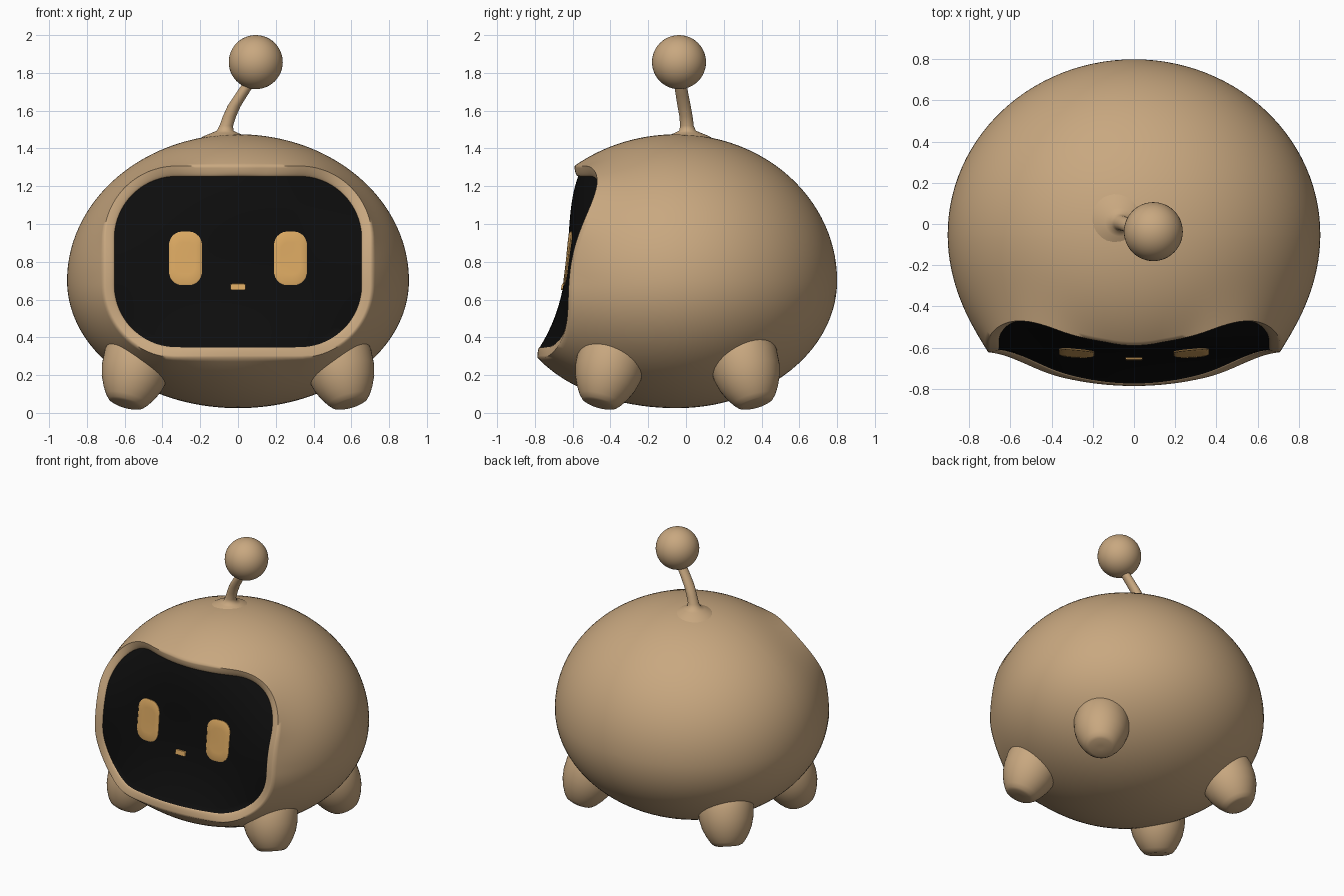
import bpy, bmesh, math
from mathutils import Vector

if "Cube" in bpy.data.objects:
    bpy.data.objects.remove(bpy.data.objects["Cube"])


def make_material(name, rgb, rough):
    mat = bpy.data.materials.new(name)
    mat.use_nodes = True
    color = (*rgb, 1)
    mat.diffuse_color = color
    bsdf = mat.node_tree.nodes["Principled BSDF"]
    bsdf.inputs["Base Color"].default_value = color
    bsdf.inputs["Roughness"].default_value = rough
    return mat


TAN = make_material("warm tan", (0.58, 0.39, 0.215), 0.6)
BLACK = make_material("screen black", (0.004, 0.004, 0.004), 0.5)
GOLD = make_material("golden yellow", (0.70, 0.39, 0.12), 0.5)


def loft(name, rings, mats, rule=lambda ring: 0, angle=40):
    """Skin a list of closed rings, cap both ends, shade smooth."""
    bm = bmesh.new()
    loops = [[bm.verts.new(p) for p in ring] for ring in rings]
    n = len(rings[0])
    for i, (a, b) in enumerate(zip(loops, loops[1:])):
        for j in range(n):
            k = (j + 1) % n
            bm.faces.new((a[j], a[k], b[k], b[j])).material_index = rule(i)
    bm.faces.new(loops[0]).material_index = rule(0)
    bm.faces.new(loops[-1]).material_index = rule(len(rings))
    bmesh.ops.recalc_face_normals(bm, faces=bm.faces)
    mesh = bpy.data.meshes.new(name)
    bm.to_mesh(mesh)
    bm.free()
    for m in mats:
        mesh.materials.append(m)
    obj = bpy.data.objects.new(name, mesh)
    bpy.context.collection.objects.link(obj)
    smooth(obj, angle)
    return obj


def smooth(obj, angle=40):
    bpy.ops.object.select_all(action="DESELECT")
    obj.select_set(True)
    bpy.context.view_layer.objects.active = obj
    bpy.ops.object.shade_smooth_by_angle(angle=math.radians(angle))


def angles(n):
    return [2 * math.pi * i / n for i in range(n)]


def rounded_rect(a, b, r, t, offset=0.0):
    """Point on a rounded rectangle, offset outward, along direction t."""
    dx, dz = a * math.cos(t), b * math.sin(t)
    lo, hi = 0.0, 3.0
    for _ in range(30):
        k = (lo + hi) / 2
        qx, qz = abs(dx * k) - a + r, abs(dz * k) - b + r
        d = math.hypot(max(qx, 0), max(qz, 0)) + min(max(qx, qz), 0) - r
        lo, hi = (k, hi) if d < offset else (lo, k)
    return dx * lo, dz * lo


# Body and screen surfaces, as depth over the front plane
MID_Z, MID_Y, WIDE, TOP, BOTTOM = 0.70, -0.05, 0.905, 0.775, 0.675
SCREEN_Z, SCREEN_A, SCREEN_B, SCREEN_R = 0.80, 0.655, 0.4525, 0.33


def body_y(x, z):
    h = z - MID_Z
    d = 1 - (x / WIDE) ** 2 - (h / (TOP if h > 0 else BOTTOM)) ** 2
    return MID_Y - (0.87 + 0.13 * max(0, -h)) * math.sqrt(max(d, 0))


def screen_y(x, z):
    u = z - SCREEN_Z
    center = -0.632 + 0.1 * u - 0.25 * u ** 2 + 0.5 * u ** 3 + 0.5 * max(0, u) ** 4
    return center + (0.035 + 0.9 * (z - 0.75) ** 2) * (x / SCREEN_A) ** 2


def screen_point(t, offset=0.0):
    x, z = rounded_rect(SCREEN_A, SCREEN_B, SCREEN_R, t, offset)
    return x, z + SCREEN_Z


def lip_y(t):
    ex, ez = screen_point(t)
    x, z = screen_point(t, LIP)
    return min(body_y(x, z), screen_y(ex, ez) - 0.012)


LIP = 0.055
turn = angles(144)
edge = [screen_point(t) for t in turn]
rim = [screen_point(t, LIP) for t in turn]
rim_depth = [lip_y(t) for t in turn]
outline = [(WIDE * math.cos(t), (TOP if math.sin(t) > 0 else BOTTOM) * math.sin(t)) for t in turn]
rings = []

# Screen, from the middle out to its edge
SCREEN_STEPS = 16
for i in range(SCREEN_STEPS + 1):
    k = max(i / SCREEN_STEPS, 0.01)
    ring = [(x * k, SCREEN_Z + (z - SCREEN_Z) * k) for x, z in edge]
    rings.append([(x, screen_y(x, z), z) for x, z in ring])

# Rounded lip around the screen
for i in range(1, 8):
    a = math.pi / 2 * (1 - i / 8)
    ring = []
    for t, (ex, ez), depth in zip(turn, edge, rim_depth):
        x, z = screen_point(t, LIP * (1 - math.sin(a)))
        inner = screen_y(ex, ez)
        ring.append((x, depth + (inner - depth) * (1 - math.cos(a)), z))
    rings.append(ring)

# Front of the shell, from the lip to the widest outline
FRONT_STEPS = 20
for i in range(FRONT_STEPS + 1):
    s = math.sin(math.pi / 2 * i / FRONT_STEPS)
    ring = []
    for (rx, rz), (ox, oz), depth in zip(rim, outline, rim_depth):
        x, z = rx + (ox - rx) * s, rz + (oz + MID_Z - rz) * s
        bulge = (depth - body_y(rx, rz)) * (1 - s) ** 2
        ring.append((x, body_y(x, z) + bulge, z))
    rings.append(ring)

# Back of the shell
BACK_STEPS = 28
for i in range(1, BACK_STEPS + 1):
    a = min(math.pi / 2 * i / BACK_STEPS, 1.56)
    rings.append([(x * math.cos(a), MID_Y + 0.85 * math.sin(a), MID_Z + z * math.cos(a))
                  for x, z in outline])
loft("body", rings, [TAN, BLACK], lambda i: 1 if i < SCREEN_STEPS else 0, 70)


# Thin plates lying on the screen
def screen_plate(name, cx, cz, a, b, r, lift):
    flat = [rounded_rect(a, b, r, t) for t in angles(48)]
    layers = [(1, -0.005), (1, lift * 0.6), (0.95, lift), (0.6, lift), (0.3, lift), (0.02, lift)]
    loft(name, [[(cx + x * k, screen_y(cx + x * k, cz + z * k) - h, cz + z * k)
                 for x, z in flat] for k, h in layers], [GOLD])


for side, word in ((1, "left"), (-1, "right")):
    screen_plate(word + "_eye", side * 0.278, 0.818, 0.087, 0.142, 0.07, 0.008)
screen_plate("mouth", 0, 0.667, 0.041, 0.017, 0.008, 0.009)


# Stubby legs, tapered along a tilted axis
LEG_PROFILE = [(0, 0.02), (0, 0.075), (0.008, 0.095), (0.03, 0.115), (0.07, 0.14),
               (0.12, 0.163), (0.18, 0.178), (0.26, 0.184), (0.34, 0.17), (0.42, 0.12)]


def leg(name, side, y, lean):
    axis = Vector((side * 0.25, lean, -0.9)).normalized()
    turn_to = axis.to_track_quat("Z", "Y")
    tip = Vector((side * 0.595, y, 0.045))
    loft(name, [[tip - axis * d + turn_to @ Vector((r * math.cos(t), r * math.sin(t), 0))
                 for t in angles(40)] for d, r in LEG_PROFILE], [TAN], angle=60)


for side, word in ((1, "left"), (-1, "right")):
    leg("front_" + word + "_leg", side, -0.46, -0.25)
    leg("back_" + word + "_leg", side, 0.37, 0.25)

# Antenna: flared foot, bent stalk and ball
STALK = [(-0.07, 0.01, 1.43, 0.17), (-0.07, 0.01, 1.466, 0.11), (-0.07, 0.01, 1.482, 0.07),
         (-0.068, 0.008, 1.494, 0.044), (-0.062, 0.005, 1.52, 0.036), (-0.045, 0, 1.57, 0.035),
         (-0.02, -0.01, 1.625, 0.035), (0.015, -0.02, 1.68, 0.034), (0.055, -0.03, 1.74, 0.033),
         (0.09, -0.035, 1.8, 0.03)]
loft("antenna_stalk", [[(x + r * math.cos(t), y + r * math.sin(t), z) for t in angles(32)]
                       for x, y, z, r in STALK], [TAN], angle=60)
bpy.ops.mesh.primitive_uv_sphere_add(segments=48, ring_count=24, radius=0.143,
                                     location=(0.094, -0.037, 1.857))
ball = bpy.context.object
ball.name = "antenna_ball"
ball.data.materials.append(TAN)
smooth(ball)
